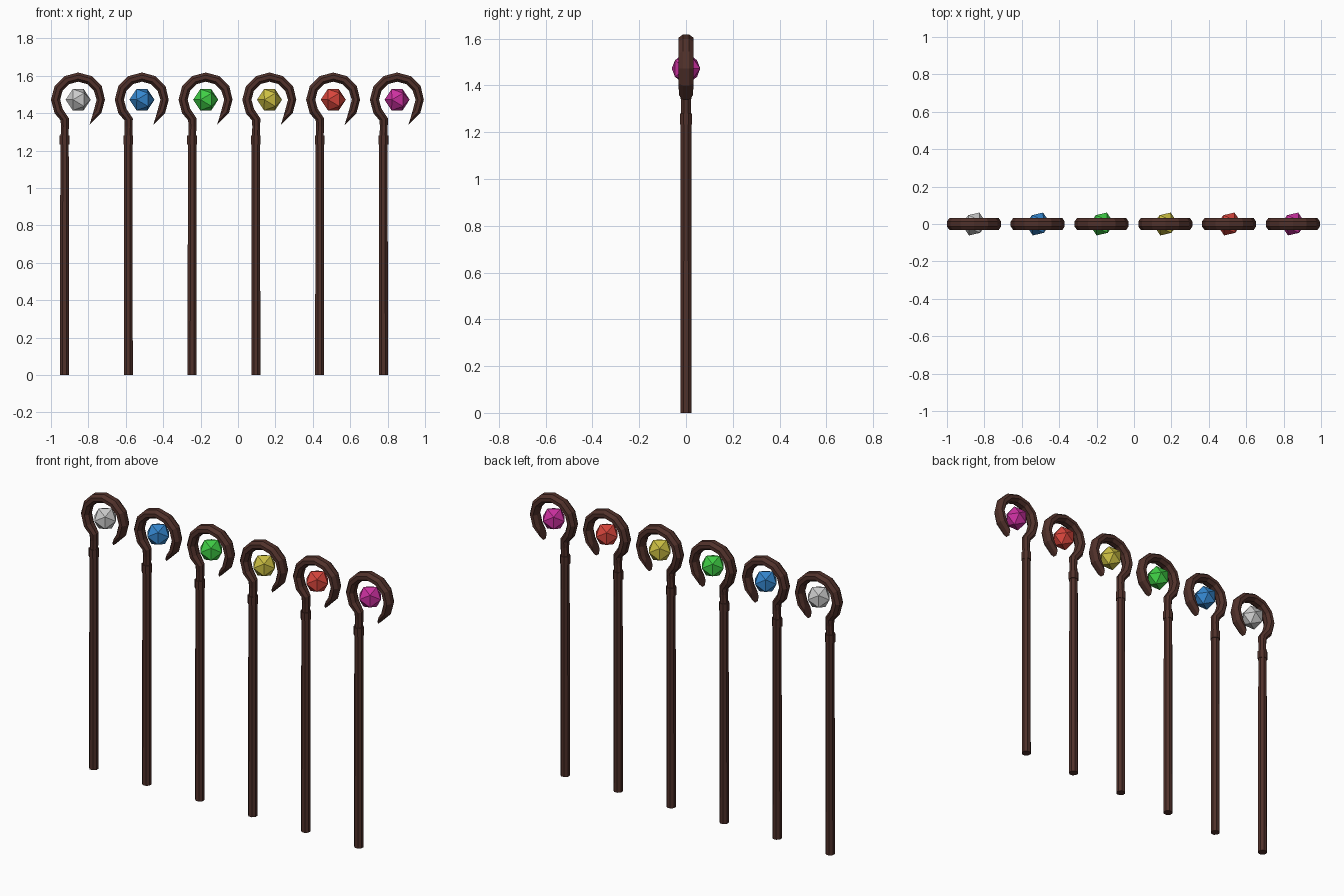
import bpy, bmesh, math
from mathutils import Vector, Matrix

if "Cube" in bpy.data.objects:
    bpy.data.objects.remove(bpy.data.objects["Cube"])

SIDES = 8
GEM_Z = 1.472
HOOK_R = 0.121


def material(name, rgb):
    m = bpy.data.materials.new(name)
    m.diffuse_color = (*rgb, 1)
    m.use_nodes = True
    m.node_tree.nodes["Principled BSDF"].inputs["Base Color"].default_value = m.diffuse_color
    return m


def finish(name, bm, mat):
    bmesh.ops.recalc_face_normals(bm, faces=bm.faces)
    me = bpy.data.meshes.new(name)
    bm.to_mesh(me)
    bm.free()
    me.materials.append(mat)
    ob = bpy.data.objects.new(name, me)
    bpy.context.collection.objects.link(ob)
    return ob


def loft(name, sections, mat):
    """Tube through sections: (inner/right edge xz, outer/left edge xz, half depth in y)."""
    bm = bmesh.new()
    loops = []
    k = 1 / math.cos(math.pi / SIDES)
    for a, b, depth in sections:
        a, b = Vector((a[0], 0, a[1])), Vector((b[0], 0, b[1]))
        c, h = (a + b) / 2, (a - b) / 2
        ring = []
        for i in range(SIDES):
            t = 2 * math.pi * (i + 0.5) / SIDES
            ring.append(bm.verts.new(c + h * math.cos(t) * k
                                     + Vector((0, depth * k * math.sin(t), 0))))
        loops.append(ring)
    for p, q in zip(loops, loops[1:]):
        for i in range(SIDES):
            j = (i + 1) % SIDES
            bm.faces.new((p[i], p[j], q[j], q[i]))
    bm.faces.new(loops[0])
    bm.faces.new(loops[-1])
    return finish(name, bm, mat)


def level(x, z, r):
    return ((x + r, z), (x - r, z), r)


def polar(cx, deg, r):
    t = math.radians(deg)
    return (cx + r * math.cos(t), GEM_Z + r * math.sin(t))


def gem(name, x, mat):
    # icosahedron from three golden rectangles
    phi, R = (1 + 5 ** 0.5) / 2, 0.067
    bm = bmesh.new()
    s = R / math.hypot(1, phi)
    for i in (-1, 1):
        for j in (-phi, phi):
            for v in ((j, 0, i), (i, j, 0), (0, i, j)):
                bm.verts.new(Vector(v) * s)
    bmesh.ops.convex_hull(bm, input=bm.verts)
    bmesh.ops.rotate(bm, verts=bm.verts, matrix=Matrix.Rotation(math.radians(-56), 3, 'Z'))
    bmesh.ops.translate(bm, verts=bm.verts, vec=(x, 0, GEM_Z))
    finish(name, bm, mat)


wood = material("dark wood", (0.08, 0.03, 0.023))
gems = [("white", (0.60, 0.60, 0.60)), ("blue", (0.035, 0.24, 0.62)),
        ("green", (0.05, 0.62, 0.06)), ("yellow", (0.60, 0.52, 0.055)),
        ("red", (0.68, 0.06, 0.045)), ("magenta", (0.60, 0.03, 0.35))]

for n, (label, rgb) in enumerate(gems):
    cx = -0.8545 + 0.341 * n      # hook and gem centre
    sx = cx - 0.073               # shaft centre

    # long shaft
    loft(f"shaft_{label}", [level(sx, 0, 0.024), level(sx, 1.25, 0.0225)], wood)
    # collar band
    loft(f"collar_{label}", [level(sx, 1.233, 0.026), level(sx, 1.28, 0.026)], wood)
    # neck bending into the round hook, ending in a slanted tip
    path = [level(sx, 1.26, 0.021), level(sx + 0.002, 1.33, 0.021),
            ((sx + 0.024, 1.372), (sx - 0.021, 1.362), 0.025)]
    for deg in range(210, -31, -30):
        half = 0.0245 if deg > 0 else 0.022
        path.append((polar(cx, deg, HOOK_R - half), polar(cx, deg, HOOK_R + half), 0.033))
    path.append((polar(cx, -40, 0.106), polar(cx, -66, 0.148), 0.029))
    loft(f"hook_{label}", path, wood)
    # floating gem
    gem(f"gem_{label}", cx, material(f"{label} gem", rgb))
